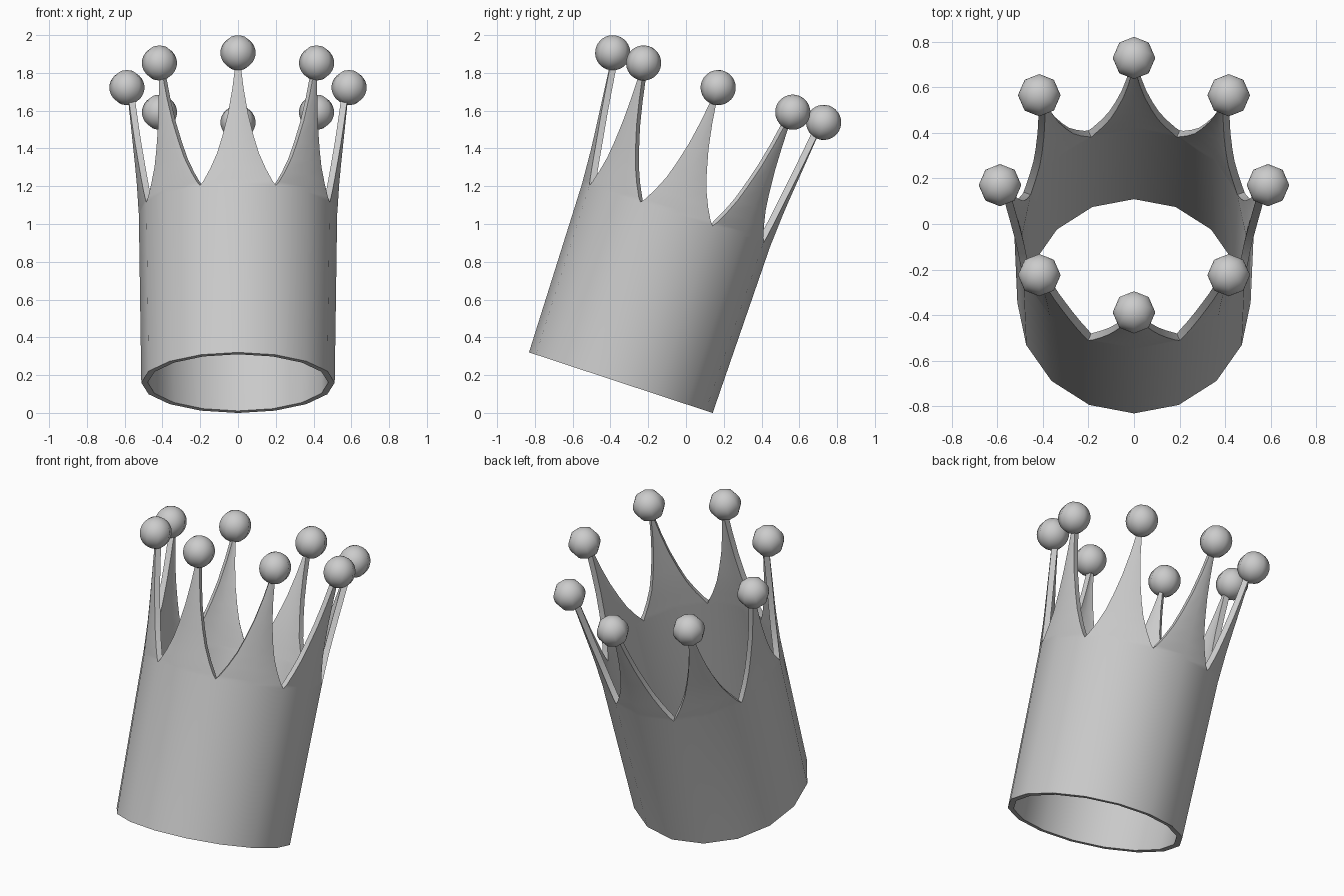
import bpy, bmesh, math
from mathutils import Matrix, Vector

if "Cube" in bpy.data.objects:
    bpy.data.objects.remove(bpy.data.objects["Cube"])

POINTS = 8
STEP = math.pi / POINTS
TILT = Matrix.Translation((0, -0.345, 0.16)) @ Matrix.Rotation(math.radians(-18.26), 4, 'X')

grey = bpy.data.materials.new("plain grey")
grey.diffuse_color = (0.6, 0.6, 0.6, 1)
grey.use_nodes = True
grey.node_tree.nodes["Principled BSDF"].inputs["Base Color"].default_value = grey.diffuse_color


def finish(bm, name, angle):
    me = bpy.data.meshes.new(name)
    bm.to_mesh(me)
    bm.free()
    me.materials.append(grey)
    ob = bpy.data.objects.new(name, me)
    bpy.context.collection.objects.link(ob)
    ob.matrix_world = TILT
    bpy.ops.object.select_all(action='DESELECT')
    ob.select_set(True)
    bpy.context.view_layer.objects.active = ob
    bpy.ops.object.shade_smooth_by_angle(angle=math.radians(angle))
    return ob


# Band and spikes: (height, radius, share of the half-width kept)
PROFILE = [(0, 0.512, 1), (0.94, 0.525, 1), (0.965, 0.527, 0.9), (1.03, 0.531, 0.72),
           (1.11, 0.536, 0.54), (1.2, 0.544, 0.4), (1.32, 0.556, 0.25),
           (1.45, 0.569, 0.14), (1.6, 0.584, 0.05)]


def ring_point(angle, radius, height):
    return Vector((radius * math.sin(angle), -radius * math.cos(angle), height))


bm = bmesh.new()
for k in range(POINTS):
    mid = 2 * k * STEP
    rows = []
    for h, r, w in PROFILE:
        c = ring_point(mid, r, h)
        left, right = (c.lerp(ring_point(mid + s * STEP, r, h), w) for s in (-1, 1))
        rows.append([bm.verts.new(p) for p in (left, c, right)])
    for a, b in zip(rows, rows[1:]):
        for i in (0, 1):
            bm.faces.new((a[i], a[i + 1], b[i + 1], b[i]))
bmesh.ops.remove_doubles(bm, verts=bm.verts[:], dist=0.001)
bmesh.ops.recalc_face_normals(bm, faces=bm.faces[:])
crown = finish(bm, "crown_band", 40)
wall = crown.modifiers.new("wall", 'SOLIDIFY')
wall.thickness = 0.034
wall.offset = -1
# Sharpen the rim after the wall gets its thickness
while crown.modifiers[0] != wall:
    bpy.ops.object.modifier_move_up(modifier=wall.name)
bpy.ops.object.modifier_apply(modifier=wall.name)
bpy.ops.object.shade_smooth_by_angle(angle=math.radians(40))

# Balls on the spike tips
for k in range(POINTS):
    mid = 2 * k * STEP
    bm = bmesh.new()
    bmesh.ops.create_uvsphere(
        bm, u_segments=8, v_segments=16, radius=0.093,
        matrix=Matrix.Translation(ring_point(mid, 0.588, 1.645)) @ Matrix.Rotation(mid, 4, 'Z'))
    finish(bm, f"tip_ball_{k + 1}", 60)
